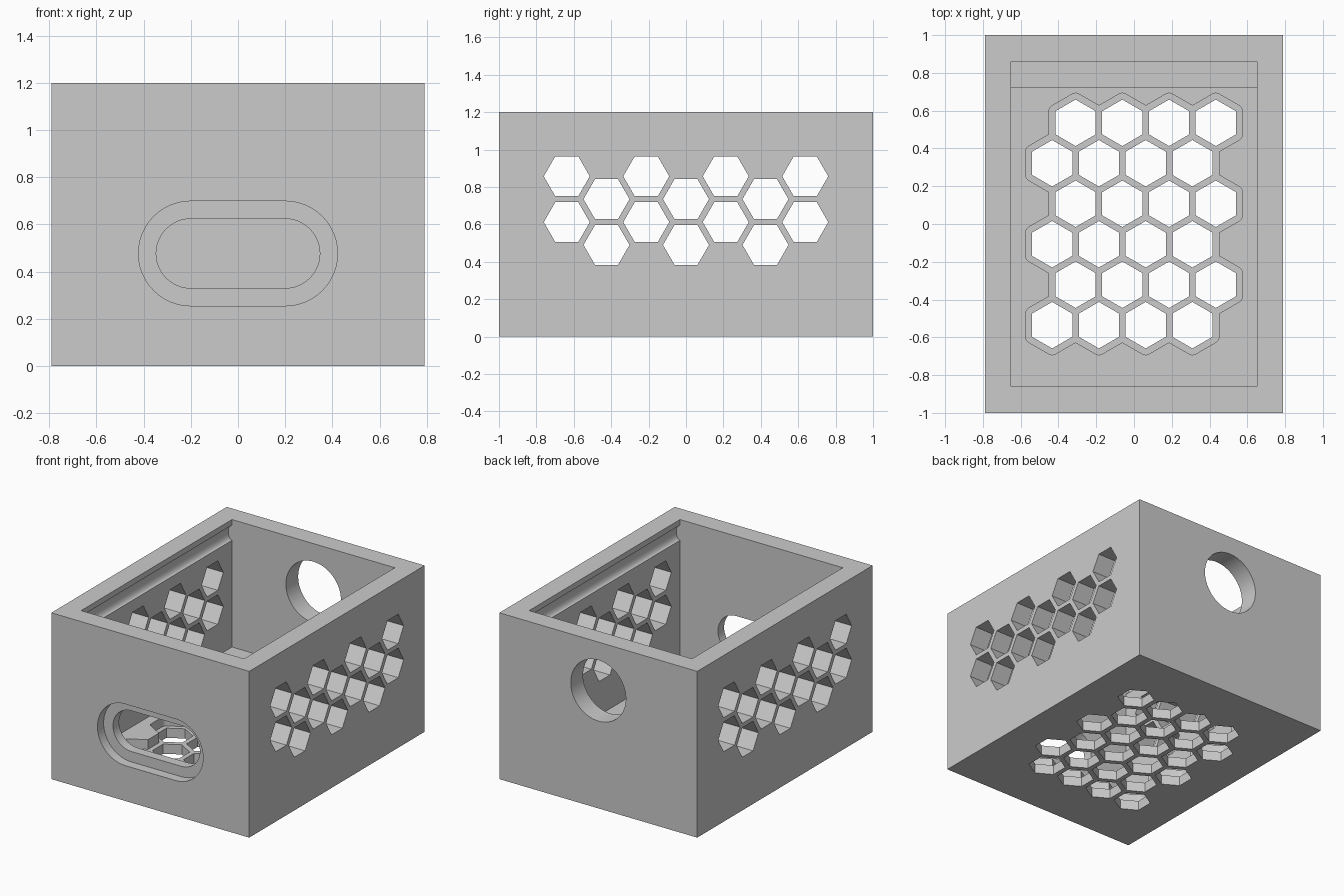
import bpy, bmesh, math
from mathutils import Vector

if "Cube" in bpy.data.objects:
    bpy.data.objects.remove(bpy.data.objects["Cube"])

grey = bpy.data.materials.new("plain_grey")
grey.use_nodes = True
COLOUR = (0.6, 0.6, 0.6, 1)
grey.diffuse_color = COLOUR
grey.node_tree.nodes["Principled BSDF"].inputs["Base Color"].default_value = COLOUR

W, L, H = 0.79, 1.0, 1.2          # outer half width, half length, height
IW, IL, FLOOR = 0.65, 0.86, 0.14  # inner half width, half length, floor level
HEX = 0.123                       # hexagon radius

# maps a profile point (u, v) and a depth d to a position
AXES = {"x": lambda u, v, d: (d, u, v),
        "y": lambda u, v, d: (u, d, v),
        "z": lambda u, v, d: (u, v, d)}


def prisms(name, profiles, axis, lo, hi):
    """One object made of a straight prism for every profile."""
    bm = bmesh.new()
    for pts in profiles:
        face = bm.faces.new([bm.verts.new(AXES[axis](u, v, lo)) for u, v in pts])
        out = bmesh.ops.extrude_face_region(bm, geom=[face])["geom"]
        moved = [g for g in out if isinstance(g, bmesh.types.BMVert)]
        bmesh.ops.translate(bm, verts=moved, vec=Vector(AXES[axis](0, 0, hi - lo)))
    bmesh.ops.recalc_face_normals(bm, faces=bm.faces)
    mesh = bpy.data.meshes.new(name)
    bm.to_mesh(mesh)
    bm.free()
    mesh.materials.append(grey)
    ob = bpy.data.objects.new(name, mesh)
    bpy.context.collection.objects.link(ob)
    return ob


def rect(u, v0, v1):
    return [(-u, v0), (u, v0), (u, v1), (-u, v1)]


def arc(cu, cv, r, a0, a1, n):
    steps = [math.radians(a0 + (a1 - a0) * i / n) for i in range(n + 1)]
    return [(cu + r * math.cos(a), cv + r * math.sin(a)) for a in steps]


def hexagon(cu, cv, turn=0):
    return arc(cu, cv, HEX, turn, turn + 300, 5)


def round_hexagon(cu, cv, grow):
    """Pointy hexagon grown outwards with rounded corners."""
    pts = []
    for k in range(6):
        a = 30 + 60 * k
        u, v = arc(cu, cv, HEX, a, a, 1)[0]
        pts += arc(u, v, grow, a - 30, a + 30, 4)
    return pts


def stadium(half, cv, r):
    return arc(half, cv, r, -90, 90, 24) + arc(-half, cv, r, 90, 270, 24)


def cut(body, cutter, self_overlap=False):
    mod = body.modifiers.new("cut", "BOOLEAN")
    mod.operation = "DIFFERENCE"
    mod.solver = "EXACT"
    mod.use_self = self_overlap
    mod.object = cutter
    bpy.ops.object.select_all(action="DESELECT")
    bpy.context.view_layer.objects.active = body
    body.select_set(True)
    bpy.ops.object.modifier_apply(modifier=mod.name)
    bpy.data.objects.remove(cutter)


# Open box
box = prisms("box", [rect(W, 0, H)], "y", -L, L)

# Cavity with a rounded lid groove along both long walls
groove = [(IW + 0.03 * math.sin(t), 1.105 - 0.055 * math.cos(t))
          for t in (math.pi * i / 12 for i in range(13))]
right_side = [(IW, FLOOR)] + groove + [(IW, H + 0.1)]
left_side = [(-u, v) for u, v in reversed(right_side)]
cut(box, prisms("cavity", [right_side + left_side], "y", -IL, IL))

# Floor grille: shallow pocket, then staggered hexagonal holes
cells = [(0.2475 * (i - 1.5) + (0.062 if j % 2 == 0 else -0.062), 0.2143 * (2.5 - j))
         for j in range(6) for i in range(4)]
cut(box, prisms("pocket", [round_hexagon(u, v, 0.034) for u, v in cells],
                "z", FLOOR / 2, FLOOR + 0.1), True)
cut(box, prisms("floor_holes", [hexagon(u, v, 30) for u, v in cells], "z", -0.1, 0.3))

# Side vents, through both long walls
vents = [hexagon(0.2125 * (c - 3), z - (0.122 if c % 2 else 0))
         for c in range(7) for z in (0.857, 0.612)]
cut(box, prisms("side_vents", vents, "x", -1, 1))

# Front slot with a recessed border
cut(box, prisms("slot_border", [stadium(0.2, 0.477, 0.222)], "y", -1.1, -0.93))
cut(box, prisms("slot", [stadium(0.2, 0.477, 0.147)], "y", -1.1, -0.8))

# Round hole in the back wall
cut(box, prisms("back_hole", [arc(0, 0.85, 0.22, 0, 354, 59)], "y", 0.8, 1.1))

# Ledge on the floor along the back wall
ledge = prisms("back_ledge", [rect(IW, FLOOR, 0.28)], "y", 0.72, IL)

bpy.ops.object.select_all(action="DESELECT")
bpy.context.view_layer.objects.active = box
box.select_set(True)
bpy.ops.object.shade_smooth_by_angle(angle=math.radians(25))
